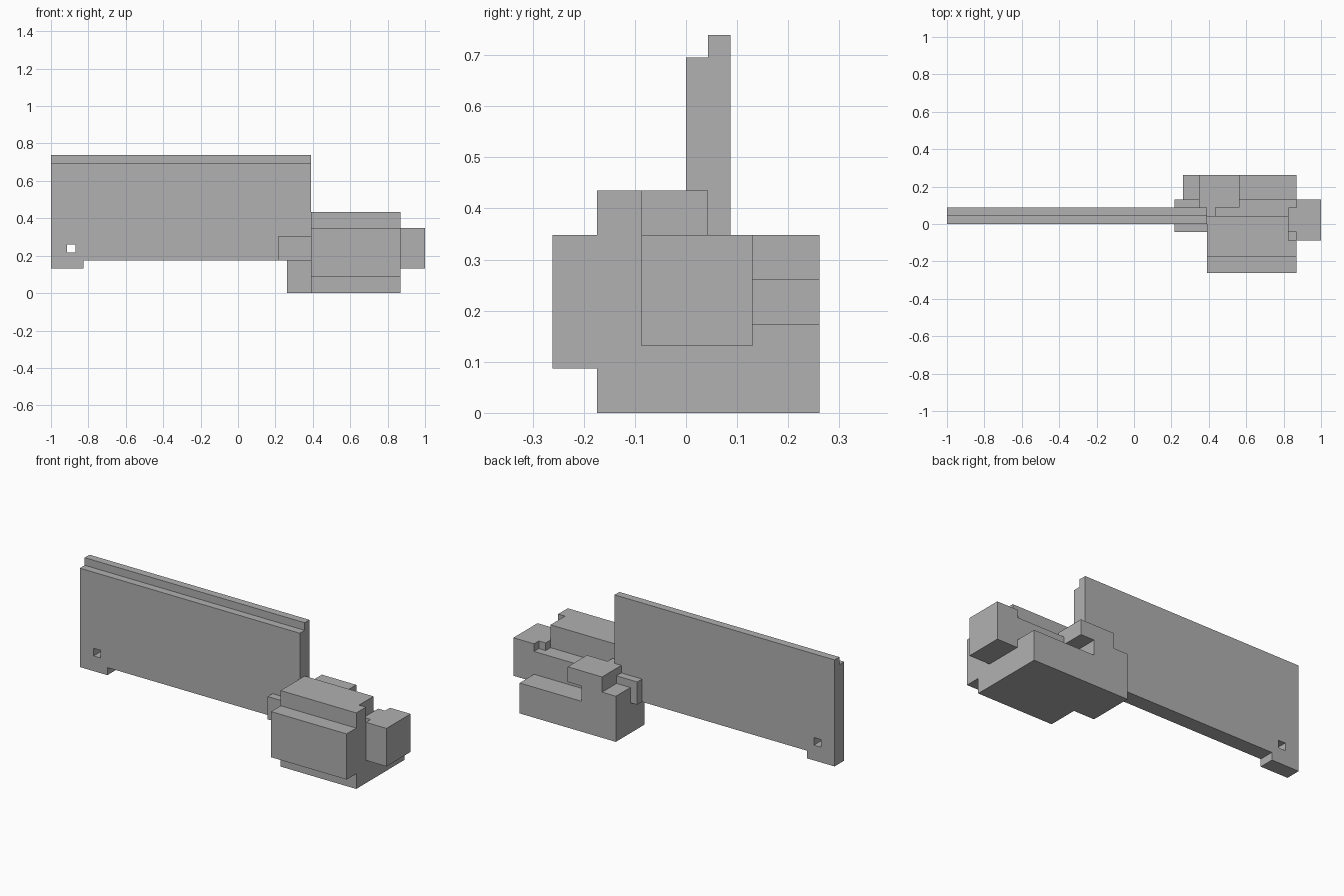
import bpy
import bmesh
from mathutils import Vector

if "Cube" in bpy.data.objects:
    bpy.data.objects.remove(bpy.data.objects["Cube"], do_unlink=True)

U = 1 / 23          # modelling step: the whole length is 46 steps
LENGTH = 46

grey = bpy.data.materials.new("plain_grey")
grey.use_nodes = True
GREY = (0.44, 0.44, 0.44, 1)
grey.diffuse_color = GREY
grey.node_tree.nodes["Principled BSDF"].inputs["Base Color"].default_value = GREY


def prism(name, axis, outline, start, end):
    """Extrude an outline, given in the two other axes, along x, y or z."""
    def place(a, b, c):
        p = {"x": (c, a, b), "y": (a, c, b), "z": (a, b, c)}[axis]
        return Vector((p[0] - LENGTH / 2, p[1], p[2])) * U

    bm = bmesh.new()
    face = bm.faces.new([bm.verts.new(place(a, b, start)) for a, b in outline])
    extruded = bmesh.ops.extrude_face_region(bm, geom=[face])["geom"]
    offset = place(0, 0, end) - place(0, 0, start)
    bmesh.ops.translate(bm, vec=offset,
                        verts=[v for v in extruded if isinstance(v, bmesh.types.BMVert)])
    bmesh.ops.recalc_face_normals(bm, faces=bm.faces)
    mesh = bpy.data.meshes.new(name)
    bm.to_mesh(mesh)
    bm.free()
    mesh.materials.append(grey)
    obj = bpy.data.objects.new(name, mesh)
    bpy.context.collection.objects.link(obj)
    return obj


def box(name, x, y, z):
    return prism(name, "z", [(x[0], y[0]), (x[1], y[0]), (x[1], y[1]), (x[0], y[1])], *z)


def cut(target, name, x, y, z):
    cutter = box(name, x, y, z)
    cutter.hide_render = True
    cutter.hide_viewport = True
    mod = target.modifiers.new(name, "BOOLEAN")
    mod.operation = "DIFFERENCE"
    mod.solver = "EXACT"
    mod.object = cutter


# Long upright panel with a foot, a top rebate and a square hole
panel = prism("panel", "y",
              [(0, 3), (4, 3), (4, 4), (32, 4), (32, 17), (0, 17)], 0, 2)
cut(panel, "rebate_cutter", (-1, 33), (-1, 1), (16, 18))
cut(panel, "hole_cutter", (2, 3), (-1, 3), (5, 6))

# Stepped housing with a notch at its outer end
housing = prism("housing", "x",
                [(-4, 0), (6, 0), (6, 4), (3, 4), (3, 7), (1, 7), (1, 10),
                 (-4, 10), (-4, 8), (-6, 8), (-6, 2), (-4, 2)], 32, 43)
cut(housing, "notch_cutter", (42, 44), (-2, 2), (7, 11))

# End cap with a tongue reaching into the notch
prism("end_cap", "z",
      [(42, -1), (43, -1), (43, -2), (46, -2), (46, 3), (43, 3), (43, 2), (42, 2)], 3, 8)

# Jaws gripping the panel on both sides
for name, y in (("front_jaw", -1), ("rear_jaw", 2)):
    box(name, (28, 32), (y, y + 1), (4, 7))

# Block under the panel, and the rear bracket with its overhanging arm
box("under_block", (29, 32), (0, 3), (0, 4))
prism("rear_bracket", "y",
      [(29, 0), (32, 0), (32, 4), (34, 4), (34, 6), (36, 6), (36, 8),
       (31, 8), (31, 6), (29, 6)], 3, 6)
prism("bracket_link", "z",
      [(31, 2), (32, 2), (32, 1), (33, 1), (33, 2), (36, 2), (36, 3), (31, 3)], 7, 8)
